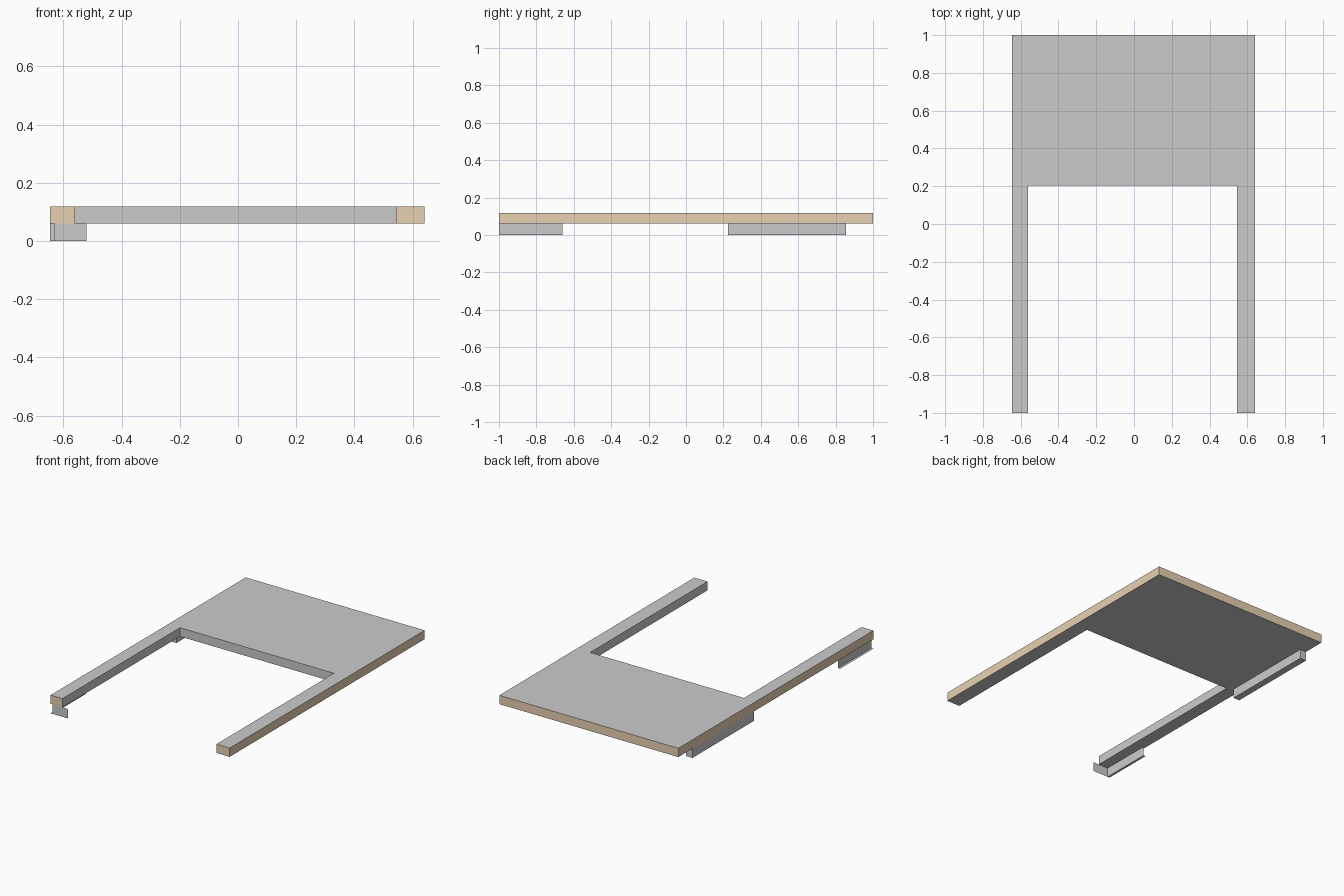
import bpy
import bmesh

if "Cube" in bpy.data.objects:
    bpy.data.objects.remove(bpy.data.objects["Cube"])

SLAB_BOTTOM, SLAB_TOP = 0.061, 0.118

tan = bpy.data.materials.new("tan_edge")
tan.diffuse_color = (0.8, 0.64, 0.45, 1)
tan.use_nodes = True
tan.node_tree.nodes["Principled BSDF"].inputs["Base Color"].default_value = tan.diffuse_color
grey = bpy.data.materials.new("plain_grey")
grey.diffuse_color = (0.8, 0.8, 0.8, 1)
grey.use_nodes = True
grey.node_tree.nodes["Principled BSDF"].inputs["Base Color"].default_value = grey.diffuse_color


def finish(bm, name, materials=()):
    mesh = bpy.data.meshes.new(name)
    bm.to_mesh(mesh)
    bm.free()
    for m in materials:
        mesh.materials.append(m)
    obj = bpy.data.objects.new(name, mesh)
    bpy.context.collection.objects.link(obj)
    return obj


def prism(name, outline, z0, z1, tan_edges=()):
    """Closed solid from a counter-clockwise plan outline; chosen edges get tan sides."""
    bm = bmesh.new()
    low = [bm.verts.new((x, y, z0)) for x, y in outline]
    high = [bm.verts.new((x, y, z1)) for x, y in outline]
    bm.faces.new(low[::-1])
    bm.faces.new(high)
    n = len(outline)
    for i in range(n):
        j = (i + 1) % n
        face = bm.faces.new((low[i], low[j], high[j], high[i]))
        face.material_index = 1 if i in tan_edges else 0
    return finish(bm, name, (grey, tan) if tan_edges else ())


def sheet(name, path, direction):
    """Thin open surface: a path swept along a direction."""
    bm = bmesh.new()
    a = [bm.verts.new(p) for p in path]
    b = [bm.verts.new([c + d for c, d in zip(p, direction)]) for p in path]
    for i in range(len(path) - 1):
        bm.faces.new((a[i], a[i + 1], b[i + 1], b[i]))
    return finish(bm, name)


# U-shaped slab: tan on the outer sides and arm ends, grey inside the notch
prism("roof_slab",
      [(-0.645, -1), (-0.56, -1), (-0.56, 0.205), (0.545, 0.205),
       (0.545, -1), (0.64, -1), (0.64, 1), (-0.645, 1)],
      SLAB_BOTTOM, SLAB_TOP, tan_edges=(0, 4, 5, 6, 7))

# Solid wall block under the rear of the left side
prism("rear_wall_block",
      [(-0.645, 0.225), (-0.60, 0.225), (-0.60, 0.855), (-0.645, 0.855)],
      0, SLAB_BOTTOM)

# Thin corner wall under the front of the left arm
sheet("front_corner_wall",
      [(-0.52, -1, 0), (-0.63, -1, 0), (-0.63, -0.66, 0)],
      (0, 0, SLAB_BOTTOM))

# Narrow ledge at the foot of the corner wall
sheet("corner_wall_ledge", [(-0.645, -1, 0), (-0.63, -1, 0)], (0, 0.34, 0))
